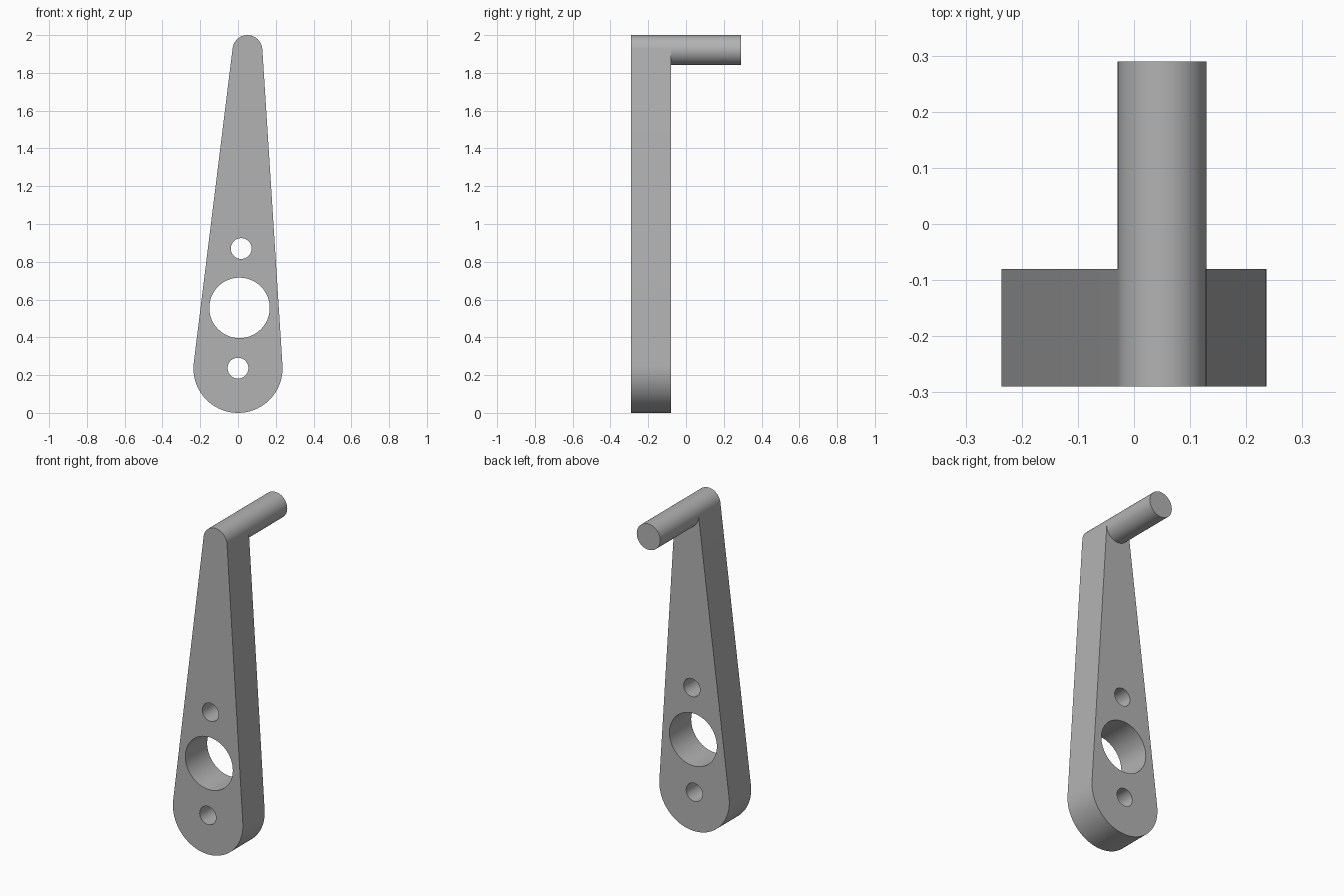
import bpy, bmesh, math
from mathutils import Vector

if "Cube" in bpy.data.objects:
    bpy.data.objects.remove(bpy.data.objects["Cube"], do_unlink=True)

FRONT, BACK, PIN_END = -0.29, -0.08, 0.29
BASE, BASE_R = Vector((0, 0.236)), 0.236
TIP, TIP_R = Vector((0.05, 1.921)), 0.079
HOLES = [(0, 0.237, 0.055), (0.008, 0.556, 0.16), (0.017, 0.87, 0.055)]

grey = bpy.data.materials.new("plain grey")
grey.use_nodes = True
color = (0.45, 0.45, 0.45, 1)
grey.diffuse_color = color
grey.node_tree.nodes["Principled BSDF"].inputs["Base Color"].default_value = color


def arc(center, radius, start, end, steps):
    """Points on an arc in the x-z plane."""
    angles = [start + (end - start) * i / steps for i in range(steps + 1)]
    return [(center[0] + radius * math.cos(a), center[1] + radius * math.sin(a)) for a in angles]


def prism(name, outline, y0, y1, front_cap=True):
    """Extrude an x-z outline along y."""
    bm = bmesh.new()
    front = [bm.verts.new((x, y0, z)) for x, z in outline]
    back = [bm.verts.new((x, y1, z)) for x, z in outline]
    if front_cap:
        bm.faces.new(front)
    bm.faces.new(back[::-1])
    for i in range(len(outline)):
        j = (i + 1) % len(outline)
        bm.faces.new((front[j], front[i], back[i], back[j]))
    mesh = bpy.data.meshes.new(name)
    bm.to_mesh(mesh)
    bm.free()
    mesh.materials.append(grey)
    obj = bpy.data.objects.new(name, mesh)
    bpy.context.collection.objects.link(obj)
    return obj


def circle(x, z, radius, sides):
    return arc((x, z), radius, 0, math.tau, sides)[:-1]


# Tapered arm: two round ends joined by their outer tangents
axis = TIP - BASE
heading = math.atan2(axis.y, axis.x)
spread = math.acos((BASE_R - TIP_R) / axis.length)
outline = arc(TIP, TIP_R, heading - spread, heading + spread, 32)
outline += arc(BASE, BASE_R, heading + spread, heading - spread + math.tau, 48)
arm = prism("crank_arm", outline, FRONT, BACK)

# Three through holes
for i, (x, z, radius) in enumerate(HOLES):
    cutter = prism(f"hole_cutter_{i + 1}", circle(x, z, radius, 64), FRONT - 0.1, BACK + 0.1)
    cutter.hide_render = True
    cutter.hide_set(True)
    cut = arm.modifiers.new(f"hole_{i + 1}", 'BOOLEAN')
    cut.operation = 'DIFFERENCE'
    cut.solver = 'EXACT'
    cut.object = cutter

# Bake the holes and drop the cutters
bpy.context.view_layer.objects.active = arm
for cut in list(arm.modifiers):
    cutter = cut.object
    bpy.ops.object.modifier_apply(modifier=cut.name)
    bpy.data.objects.remove(cutter, do_unlink=True)

# Handle pin continuing the rounded tip backwards
pin = prism("handle_pin", circle(TIP.x, TIP.y, TIP_R, 64), BACK, PIN_END, front_cap=False)

# Smooth curved walls, crisp rims
for obj in (arm, pin):
    bpy.ops.object.select_all(action='DESELECT')
    obj.select_set(True)
    bpy.context.view_layer.objects.active = obj
    bpy.ops.object.shade_smooth_by_angle(angle=math.radians(30))
